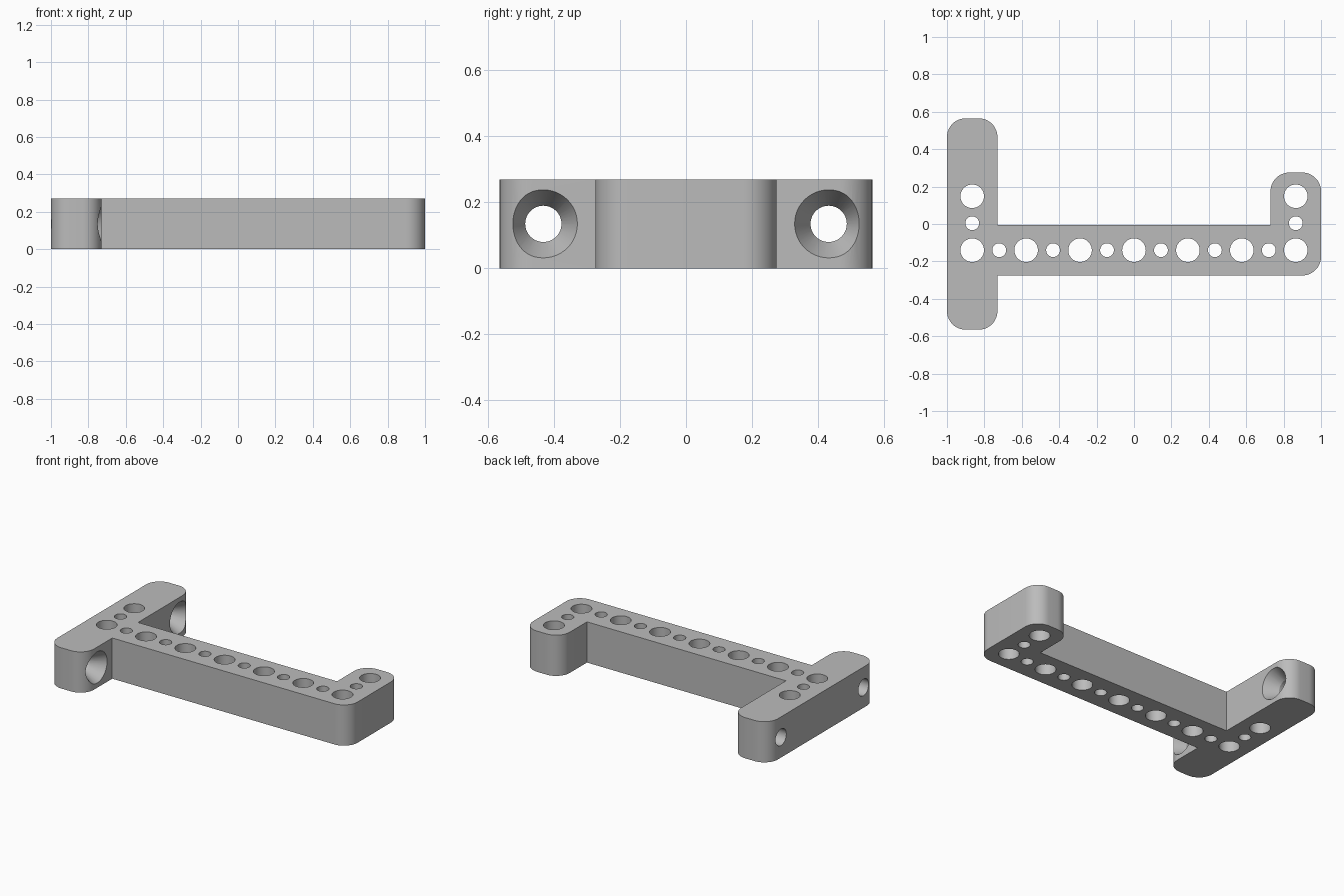
import bpy, bmesh, math
from mathutils import Vector, Matrix

cube = bpy.data.objects.get("Cube")
if cube:
    bpy.data.objects.remove(cube, do_unlink=True)

# Main dimensions
H = 0.27            # thickness
W = 0.27            # arm width
BAR = 0.565         # half length of the long end bar
FOOT = 0.275        # half length of the short end arm
R = 0.10            # outer corner radius
PITCH = 0.2883      # spacing of the large holes
ROW = -0.14         # y of the main hole row
END = 0.865         # x of the end hole columns

metal = bpy.data.materials.new("plain_grey")
metal.use_nodes = True
grey = (0.5, 0.5, 0.5, 1)
metal.diffuse_color = grey
metal.node_tree.nodes["Principled BSDF"].inputs["Base Color"].default_value = grey


def make_object(name, bm):
    bmesh.ops.recalc_face_normals(bm, faces=bm.faces)
    mesh = bpy.data.meshes.new(name)
    bm.to_mesh(mesh)
    bm.free()
    mesh.materials.append(metal)
    obj = bpy.data.objects.new(name, mesh)
    bpy.context.collection.objects.link(obj)
    return obj


def rounded(corners, steps=12):
    """Outline points; each corner is (x, y, fillet radius) on a right angle."""
    pts = []
    for i, (x, y, r) in enumerate(corners):
        p = Vector((x, y))
        if not r:
            pts.append(p)
            continue
        a = (Vector(corners[i - 1][:2]) - p).normalized() * r
        b = (Vector(corners[(i + 1) % len(corners)][:2]) - p).normalized() * r
        for k in range(steps + 1):
            t = k / steps * math.pi / 2
            pts.append(p + a + b - b * math.cos(t) - a * math.sin(t))
    return pts


def add_drill(bm, matrix, r1, r2, depth):
    bmesh.ops.create_cone(bm, cap_ends=True, segments=48, radius1=r1,
                          radius2=r2, depth=depth, matrix=matrix)


# Bracket body: long bar, beam and short arm as one outline
inner = 1 - W
outline = rounded([
    (-1, -BAR, R), (-inner, -BAR, R), (-inner, -FOOT, 0),
    (1, -FOOT, R), (1, FOOT, R), (inner, FOOT, R),
    (inner, W - FOOT, 0), (-inner, W - FOOT, 0),
    (-inner, BAR, R), (-1, BAR, R)])
bm = bmesh.new()
base = bm.faces.new([bm.verts.new((p.x, p.y, 0)) for p in outline])
top = bmesh.ops.extrude_face_region(bm, geom=[base])["geom"]
bmesh.ops.translate(bm, vec=(0, 0, H),
                    verts=[v for v in top if isinstance(v, bmesh.types.BMVert)])
bracket = make_object("bracket", bm)

# Vertical holes: large ones alternate with small ones
bm = bmesh.new()
holes = [(-END + PITCH * k / 2, ROW, k % 2) for k in range(13)]
for x in (-END, END):
    holes += [(x, ROW + PITCH / 2, 1), (x, ROW + PITCH, 0)]
for x, y, small in holes:
    r = 0.037 if small else 0.063
    add_drill(bm, Matrix.Translation((x, y, H / 2)), r, r, H * 2)
vertical_drills = make_object("vertical_drills", bm)

# Sideways bolt holes through the long bar, and their countersinks
sideways = Matrix.Rotation(math.pi / 2, 4, 'Y')
bolts, sinks = bmesh.new(), bmesh.new()
for y in (-PITCH * 1.5, PITCH * 1.5):
    add_drill(bolts, Matrix.Translation((-END, y, H / 2)) @ sideways, 0.055, 0.055, 0.5)
    # cone carried a little past the face on the same slope
    slope, depth, extra = 0.53, 0.092, 0.02
    centre = -inner + (extra - depth) / 2
    add_drill(sinks, Matrix.Translation((centre, y, H / 2)) @ sideways,
              0.0545, 0.0545 + slope * (depth + extra), depth + extra)
bolt_drills = make_object("bolt_drills", bolts)
countersinks = make_object("countersinks", sinks)

# Cut the holes, then drop the cutters
cutters = [vertical_drills, bolt_drills, countersinks]
for cutter in cutters:
    cutter.hide_render = True
    mod = bracket.modifiers.new(cutter.name, 'BOOLEAN')
    mod.operation = 'DIFFERENCE'
    mod.solver = 'EXACT'
    mod.object = cutter
bpy.context.view_layer.update()
graph = bpy.context.evaluated_depsgraph_get()
result = bpy.data.meshes.new_from_object(bracket.evaluated_get(graph))
bracket.modifiers.clear()
bracket.data = result
for cutter in cutters:
    bpy.data.objects.remove(cutter, do_unlink=True)
result.materials.clear()
result.materials.append(metal)
for poly in result.polygons:
    poly.material_index = 0

# Smooth rounds with sharp rims
bpy.ops.object.select_all(action='DESELECT')
bracket.select_set(True)
bpy.context.view_layer.objects.active = bracket
bpy.ops.object.shade_smooth_by_angle(angle=math.radians(25))
